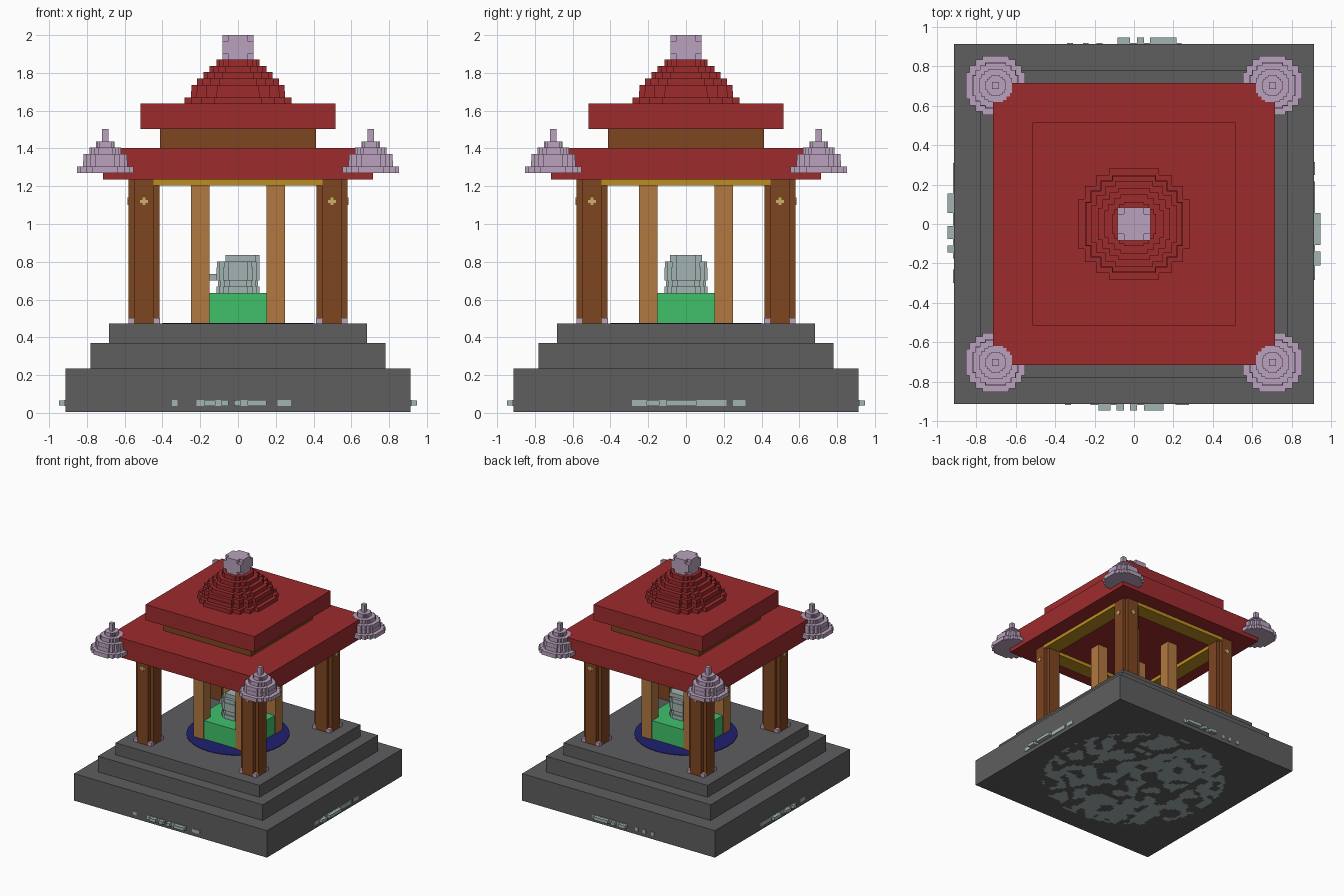
import bpy, bmesh, math
from mathutils import Vector, Matrix, noise

if "Cube" in bpy.data.objects:
    bpy.data.objects.remove(bpy.data.objects["Cube"])


def material(name, r, g, b):
    lin = [((c / 255 + 0.055) / 1.055) ** 2.4 for c in (r, g, b)] + [1]
    m = bpy.data.materials.new(name)
    m.use_nodes = True
    m.diffuse_color = lin
    bsdf = m.node_tree.nodes["Principled BSDF"]
    bsdf.inputs["Base Color"].default_value = lin
    bsdf.inputs["Roughness"].default_value = 0.8
    return m


STONE = material("dark stone", 94, 94, 96)
RED = material("roof red", 157, 43, 45)
BROWN = material("dark wood", 127, 70, 33)
OAK = material("light wood", 178, 120, 64)
GOLD = material("gold", 186, 142, 32)
CREAM = material("pale gold", 205, 176, 105)
GREEN = material("green", 65, 192, 106)
PINK = material("lilac", 186, 162, 190)
GREY = material("pale grey", 162, 180, 178)
NAVY = material("navy", 32, 32, 112)


def finish(name, bm, mat):
    me = bpy.data.meshes.new(name)
    bm.to_mesh(me)
    bm.free()
    me.materials.append(mat)
    ob = bpy.data.objects.new(name, me)
    bpy.context.collection.objects.link(ob)
    return ob


def boxes(name, mat, items):
    """One object from (x0, x1, y0, y1, z0, z1) boxes."""
    bm = bmesh.new()
    for x0, x1, y0, y1, z0, z1 in items:
        m = (Matrix.Translation(((x0 + x1) / 2, (y0 + y1) / 2, (z0 + z1) / 2))
             @ Matrix.Diagonal((x1 - x0, y1 - y0, z1 - z0, 1)))
        bmesh.ops.create_cube(bm, size=1, matrix=m)
    return finish(name, bm, mat)


def block(cx, cy, hx, hy, z0, z1):
    return (cx - hx, cx + hx, cy - hy, cy + hy, z0, z1)


def disc(cx, cy, r, z0, z1):
    """Stepped round tier made of crossed blocks."""
    return [block(cx, cy, r * a, r * b, z0, z1)
            for a, b in ((1, 0.45), (0.88, 0.68), (0.68, 0.88), (0.45, 1))]


def stack(cx, cy, z, step, radii):
    out = []
    for i, r in enumerate(radii):
        out += disc(cx, cy, r, z + i * step, z + (i + 1) * step)
    return out


CORNERS = [(sx, sy) for sx in (-1, 1) for sy in (-1, 1)]

# stepped base
for name, h, z0, z1 in (("base_lower", 0.913, 0.004, 0.235),
                        ("base_middle", 0.78, 0.235, 0.37),
                        ("base_upper", 0.682, 0.37, 0.472)):
    boxes(name, STONE, [block(0, 0, h, h, z0, z1)])

# mottled round patch under the base
bm = bmesh.new()
bmesh.ops.create_grid(bm, x_segments=64, y_segments=64, size=0.76)
drop = []
for f in bm.faces:
    c = f.calc_center_median()
    if c.length > 0.74 or noise.noise(Vector((c.x * 11, c.y * 11, 3.7))) < -0.08:
        drop.append(f)
bmesh.ops.delete(bm, geom=drop, context='FACES')
bmesh.ops.reverse_faces(bm, faces=bm.faces)
finish("underside_patches", bm, GREY)

# dashes on the base sides: thin plates, then raised pegs
E = 0.913
thin = {"front": ((-.35, -.32), (-.22, -.05), (-.01, .15), (.21, .28)),
        "back": ((-.08, .24), (-.19, -.16), (-.26, -.23), (-.34, -.31)),
        "right": ((-.285, .215), (.25, .315)),
        "left": ((-.175, .31), (-.30, -.23))}
pegs = {"front": ((-.18, -.12), (-.09, -.05), (-.02, .015), (.05, .15)),
        "back": ((-.085, -.02), (.015, .05), (.08, .215)),
        "right": ((-.107, .055), (-.21, -.14)),
        "left": ((.055, .155), (-.075, -.01), (-.145, -.11))}
for side in thin:
    items = []
    for spans, depth, hz in ((thin[side], 0.006, 0.015), (pegs[side], 0.034, 0.013)):
        for a, b in spans:
            z0, z1 = 0.052 - hz, 0.052 + hz
            items.append({"front": (a, b, -E - depth, -E, z0, z1),
                          "back": (a, b, E, E + depth, z0, z1),
                          "right": (E, E + depth, a, b, z0, z1),
                          "left": (-E - depth, -E, a, b, z0, z1)}[side])
    boxes("base_dashes_" + side, GREY, items)

# round floor inlay
bm = bmesh.new()
bmesh.ops.create_cone(bm, cap_ends=True, segments=40, radius1=0.40, radius2=0.40,
                      depth=0.006, matrix=Matrix.Translation((0, 0, 0.474)))
finish("floor_inlay", bm, NAVY)

# outer pillars, with feet in the notches and small crosses near the top
P, O, I = 0.4975, 0.0825, 0.053
pillars, feet, crosses = [], [], []
for sx, sy in CORNERS:
    cx, cy = sx * P, sy * P
    pillars += [block(cx, cy, O, I, 0.472, 1.235), block(cx, cy, I, O, 0.472, 1.235)]
    for tx, ty in CORNERS:
        m = (O + I) / 2
        feet.append(block(cx + tx * m, cy + ty * m, 0.0155, 0.0155, 0.472, 0.502))
    for a, b in ((0.02, 0.008), (0.008, 0.02)):
        crosses.append(block(cx, cy + sy * O, a, 0.004, 1.12 - b, 1.12 + b))
        crosses.append(block(cx + sx * O, cy, 0.004, a, 1.12 - b, 1.12 + b))
boxes("outer_pillars", BROWN, pillars)
boxes("pillar_feet", PINK, feet)
boxes("pillar_crosses", CREAM, crosses)

# inner posts
boxes("inner_posts", OAK,
      [block(sx * 0.2, sy * 0.2, 0.048, 0.048, 0.472, 1.235) for sx, sy in CORNERS])

# gold beams under the eaves
beams = []
for s in (-1, 1):
    beams += [block(0, s * 0.515, 0.447, 0.066, 1.205, 1.235),
              block(s * 0.515, 0, 0.066, 0.447, 1.205, 1.235)]
boxes("eave_beams", GOLD, beams)

# pedestal filling the gaps between the posts
boxes("pedestal", GREEN, [block(0, 0, 0.152, 0.24, 0.472, 0.635),
                          block(0, 0, 0.24, 0.152, 0.472, 0.635)])

# small blocky statue
boxes("statue", GREY,
      stack(0, 0, 0.635, 0.0335, (0.115, 0.105, 0.115, 0.115, 0.11))
      + [block(0.015, 0, 0.08, 0.085, 0.80, 0.835),
         (-0.155, -0.10, -0.03, 0.01, 0.70, 0.735),
         (0.05, 0.115, -0.05, 0.05, 0.77, 0.835)])

# roof tiers and neck
boxes("lower_roof", RED, [block(0, 0, 0.715, 0.715, 1.235, 1.402)])
boxes("roof_neck", BROWN, [block(0, 0, 0.414, 0.414, 1.402, 1.503)])
boxes("upper_roof", RED, [block(0, 0, 0.515, 0.515, 1.503, 1.637)])
boxes("roof_cone", RED,
      stack(0, 0, 1.637, 0.0333, (0.283, 0.25, 0.245, 0.217, 0.183, 0.15, 0.113)))

# top finial: cube with its corners cut away
a, b, h, k = 0.083, 0.05, 0.065, 0.035
boxes("top_finial", PINK, [block(0, 0, a, a, 1.935 - k, 1.935 + k),
                           block(0, 0, a, b, 1.87, 2.0),
                           block(0, 0, b, a, 1.87, 2.0)])

# corner ornaments
for sx, sy in CORNERS:
    cx, cy = sx * 0.703, sy * 0.703
    name = ("back" if sy > 0 else "front") + ("_left" if sx > 0 else "_right")
    boxes("corner_ornament_" + name, PINK,
          stack(cx, cy, 1.27, 0.0335, (0.15, 0.117, 0.115, 0.083, 0.05))
          + [block(cx, cy, 0.017, 0.017, 1.43, 1.503)])
